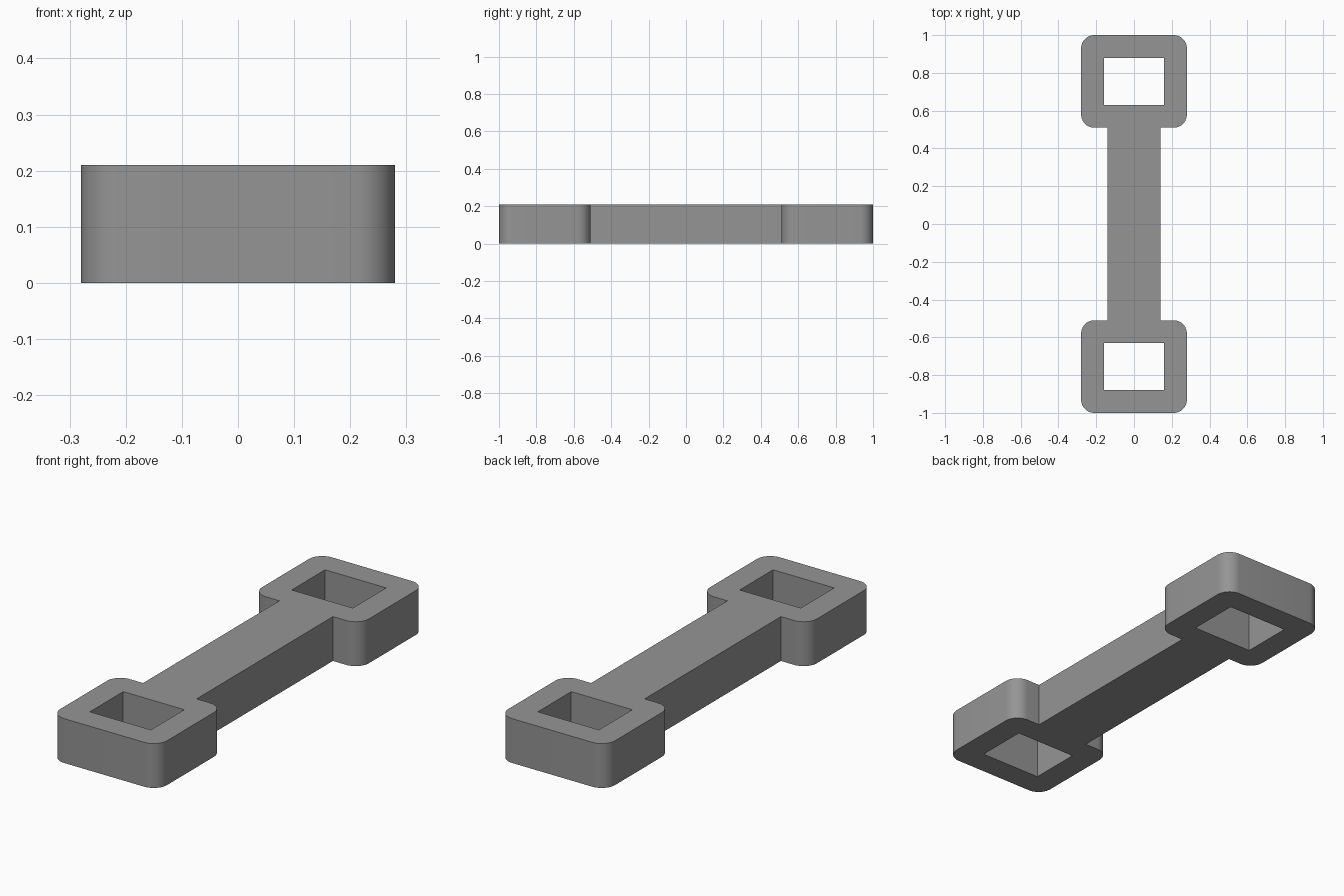
import bpy, bmesh, math

if "Cube" in bpy.data.objects:
    bpy.data.objects.remove(bpy.data.objects["Cube"])

HEIGHT = 0.21
PAD_X, PAD_IN, PAD_OUT, RADIUS = 0.28, 0.51, 1.0, 0.07
BAR_X = 0.14
HOLE_X, HOLE_IN, HOLE_OUT = 0.16, 0.63, 0.88
STEPS = 10

grey = bpy.data.materials.new("plain grey")
grey.diffuse_color = (0.3, 0.3, 0.3, 1)
grey.use_nodes = True
grey.node_tree.nodes["Principled BSDF"].inputs["Base Color"].default_value = grey.diffuse_color


def corner(cx, cy, start):
    """Quarter-circle of points, counter-clockwise from the start angle."""
    return [(cx + RADIUS * math.cos(math.radians(start + 90 * i / STEPS)),
             cy + RADIUS * math.sin(math.radians(start + 90 * i / STEPS)))
            for i in range(STEPS + 1)]


# Outline of one half, from the bar's right edge round the pad to its left edge
x, y0, y1 = PAD_X - RADIUS, PAD_IN + RADIUS, PAD_OUT - RADIUS
half = ([(BAR_X, PAD_IN)] + corner(x, y0, -90) + corner(x, y1, 0)
        + corner(-x, y1, 90) + corner(-x, y0, 180) + [(-BAR_X, PAD_IN)])
outline = half + [(-px, -py) for px, py in half]

# Square hole in each pad
hole = [(HOLE_X, HOLE_IN), (HOLE_X, HOLE_OUT), (-HOLE_X, HOLE_OUT), (-HOLE_X, HOLE_IN)]
loops = [outline, hole, [(-px, -py) for px, py in hole]]

# Fill the profile and extrude it upwards
bm = bmesh.new()
edges = []
for loop in loops:
    verts = [bm.verts.new((px, py, 0)) for px, py in loop]
    edges += [bm.edges.new((v, verts[i - 1])) for i, v in enumerate(verts)]
bmesh.ops.triangle_fill(bm, edges=edges, use_beauty=True, use_dissolve=False, normal=(0, 0, 1))
top = bmesh.ops.extrude_face_region(bm, geom=bm.faces[:], use_keep_orig=True)["geom"]
bmesh.ops.translate(bm, vec=(0, 0, HEIGHT),
                    verts=[g for g in top if isinstance(g, bmesh.types.BMVert)])
bmesh.ops.recalc_face_normals(bm, faces=bm.faces[:])
mesh = bpy.data.meshes.new("link_bar")
bm.to_mesh(mesh)
bm.free()
mesh.materials.append(grey)

link = bpy.data.objects.new("link_bar", mesh)
bpy.context.collection.objects.link(link)
bpy.context.view_layer.objects.active = link
link.select_set(True)
bpy.ops.object.shade_smooth_by_angle(angle=math.radians(30))
